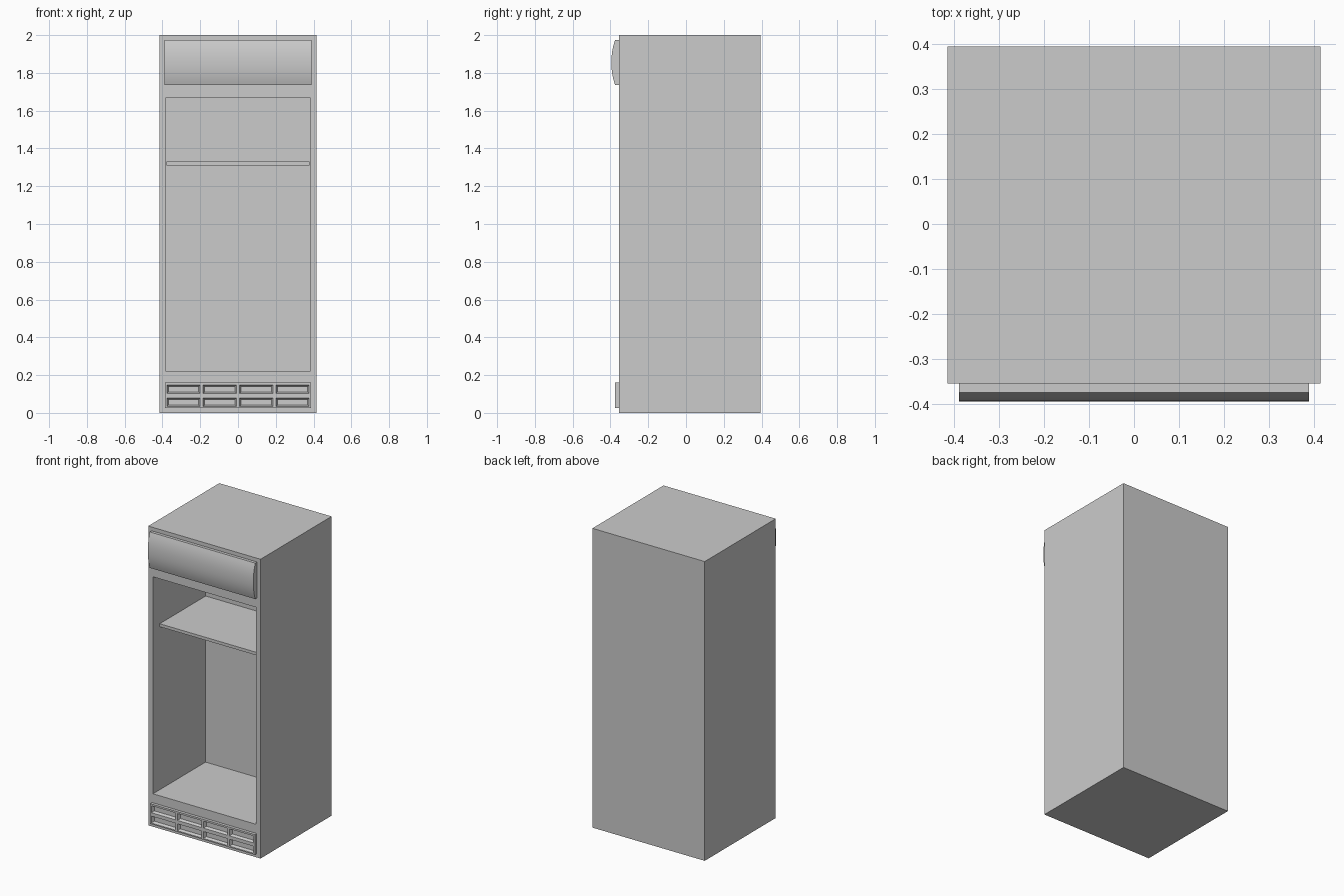
import bpy, bmesh

if "Cube" in bpy.data.objects:
    bpy.data.objects.remove(bpy.data.objects["Cube"])


def finish(name, bm, smooth=False):
    bmesh.ops.recalc_face_normals(bm, faces=bm.faces)
    mesh = bpy.data.meshes.new(name)
    bm.to_mesh(mesh)
    bm.free()
    obj = bpy.data.objects.new(name, mesh)
    bpy.context.collection.objects.link(obj)
    if smooth:
        bpy.ops.object.select_all(action='DESELECT')
        obj.select_set(True)
        bpy.context.view_layer.objects.active = obj
        bpy.ops.object.shade_smooth_by_angle(angle=0.35)
    return obj


def pocket_panel(name, xs, zs, front, back, inset, depth):
    """Solid slab whose odd grid cells are sunk in from the front."""
    bm = bmesh.new()
    grid = [[bm.verts.new((x, front, z)) for z in zs] for x in xs]
    for i in range(len(xs) - 1):
        for j in range(len(zs) - 1):
            ring = [grid[i][j], grid[i + 1][j], grid[i + 1][j + 1], grid[i][j + 1]]
            if i % 2 == 0 or j % 2 == 0:
                bm.faces.new(ring)
                continue
            x0, x1 = xs[i] + inset, xs[i + 1] - inset
            z0, z1 = zs[j] + inset, zs[j + 1] - inset
            inner = [bm.verts.new((x, front + depth, z))
                     for x, z in ((x0, z0), (x1, z0), (x1, z1), (x0, z1))]
            bm.faces.new(inner)
            for k in range(4):
                n = (k + 1) % 4
                bm.faces.new((ring[k], ring[n], inner[n], inner[k]))
    rim = [e for e in bm.edges if e.is_boundary]
    ext = bmesh.ops.extrude_edge_only(bm, edges=rim)['geom']
    for v in ext:
        if isinstance(v, bmesh.types.BMVert):
            v.co.y = back
    bmesh.ops.holes_fill(bm, edges=[e for e in bm.edges if e.is_boundary], sides=0)
    return finish(name, bm)


def extrude_profile(name, profile, half_width, smooth=False):
    """Sweep a (y, z) outline along x."""
    bm = bmesh.new()
    face = bm.faces.new([bm.verts.new((-half_width, y, z)) for y, z in profile])
    geom = bmesh.ops.extrude_face_region(bm, geom=[face], use_keep_orig=True)['geom']
    moved = [v for v in geom if isinstance(v, bmesh.types.BMVert)]
    bmesh.ops.translate(bm, verts=moved, vec=(2 * half_width, 0, 0))
    return finish(name, bm, smooth)


# Cabinet with open display compartment
pocket_panel("cabinet_body", [-.415, -.38, .38, .415], [0, .22, 1.67, 2.0],
             -.355, .395, 0, .555)

# Shelf inside the compartment
extrude_profile("shelf", [(-.285, 1.31), (.2, 1.31), (.2, 1.33), (-.285, 1.33)], .379)

# Bulging header sign panel
steps = 12
curve = []
for i in range(steps + 1):
    t = 2 * i / steps - 1
    curve.append((-.395 + .02 * abs(t) ** 2.2, 1.855 + .12 * t))
extrude_profile("header_panel", [(-.35, 1.735)] + curve + [(-.35, 1.975)], .39, True)

# Ventilation grille with two rows of four sunken cells
xs = [-.387]
for i in range(4):
    left = -.377 + i * .1925
    xs += [left, left + .1765]
xs.append(.387)
pocket_panel("vent_grille", xs, [.025, .033, .079, .102, .148, .16],
             -.375, -.35, .008, .018)
